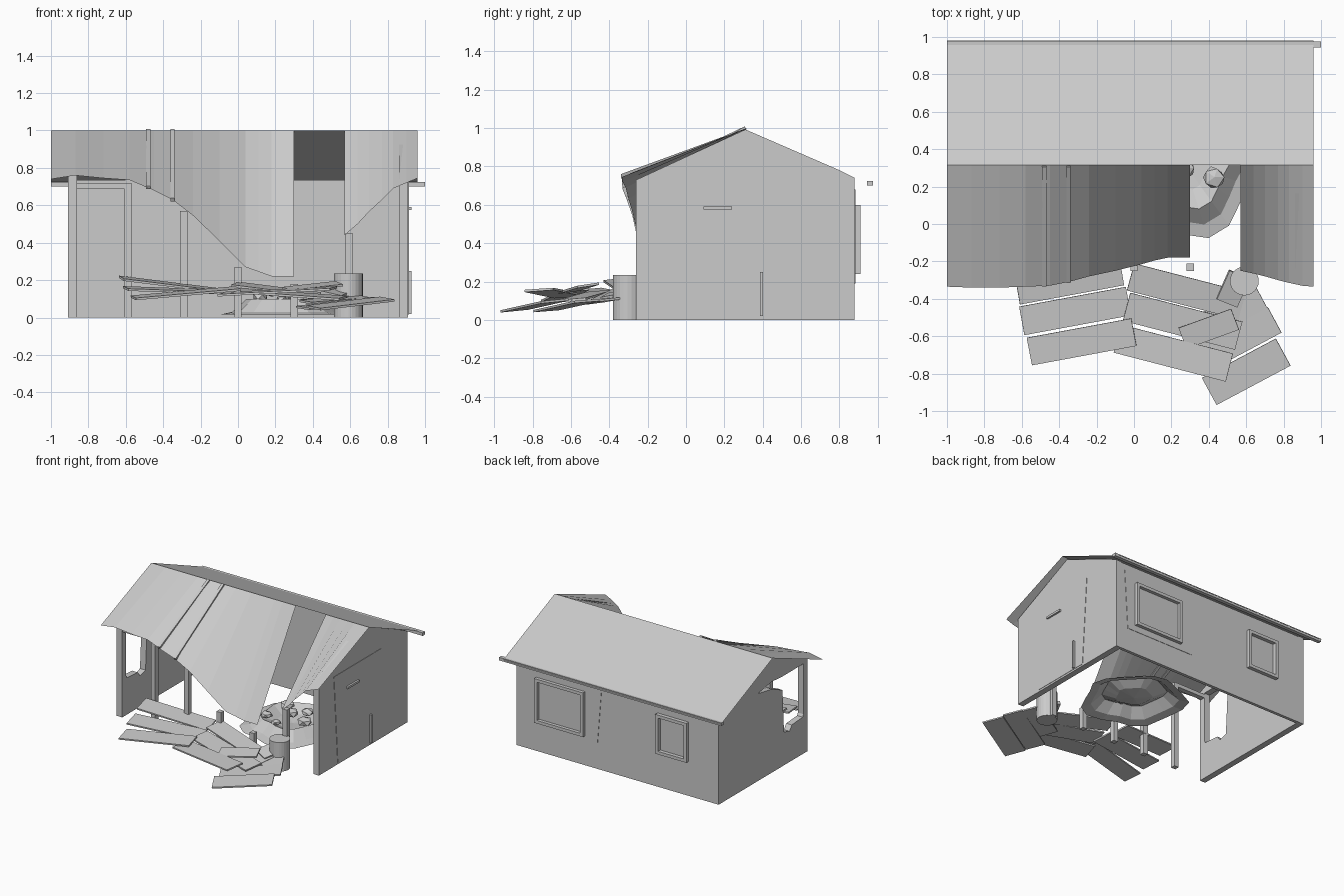
import bpy, bmesh, math, random
from mathutils import Vector, Matrix, Euler

if "Cube" in bpy.data.objects:
    bpy.data.objects.remove(bpy.data.objects["Cube"])
random.seed(4)

mat = bpy.data.materials.new("plain grey")
mat.diffuse_color = (0.6, 0.6, 0.6, 1)
mat.use_nodes = True
mat.node_tree.nodes["Principled BSDF"].inputs["Base Color"].default_value = mat.diffuse_color


def finish(name, bm):
    me = bpy.data.meshes.new(name)
    bm.to_mesh(me)
    bm.free()
    me.materials.append(mat)
    ob = bpy.data.objects.new(name, me)
    bpy.context.collection.objects.link(ob)
    return ob


def box(name, lo, hi):
    c = [(a + b) / 2 for a, b in zip(lo, hi)]
    s = [b - a for a, b in zip(lo, hi)]
    bm = bmesh.new()
    bmesh.ops.create_cube(bm, size=1, matrix=Matrix.Translation(c) @ Matrix.Diagonal((*s, 1)))
    return finish(name, bm)


def slab(name, centre, size, rot):
    bm = bmesh.new()
    m = Matrix.Translation(centre) @ Euler([math.radians(a) for a in rot]).to_matrix().to_4x4()
    bmesh.ops.create_cube(bm, size=1, matrix=m @ Matrix.Diagonal((*size, 1)))
    return finish(name, bm)


def prism(name, pts, axis, a, b):
    # extrude a flat outline along x (y,z points) or y (x,z points)
    bm = bmesh.new()
    place = (lambda p, t: (t, p[0], p[1])) if axis == 'x' else (lambda p, t: (p[0], t, p[1]))
    f = bm.faces.new([bm.verts.new(place(p, a)) for p in pts])
    r = bmesh.ops.extrude_face_region(bm, geom=[f])
    d = place((0, 0), b - a)
    bmesh.ops.translate(bm, vec=d, verts=[v for v in r['geom'] if isinstance(v, bmesh.types.BMVert)])
    bmesh.ops.recalc_face_normals(bm, faces=bm.faces)
    return finish(name, bm)


RIDGE = (0.315, 1.0)


def roof_sheet(name, edge):
    # ruled sheet from the straight ridge to an eave line of (x, y, z)
    bm = bmesh.new()
    top = [bm.verts.new((p[0], *RIDGE)) for p in edge]
    low = [bm.verts.new(p) for p in edge]
    for i in range(len(edge) - 1):
        bm.faces.new((low[i], low[i + 1], top[i + 1], top[i]))
    bm.normal_update()
    for f in bm.faces:
        if f.normal.z < 0:
            f.normal_flip()
    return finish(name, bm)


# Roof: whole back sheet, sagging torn front sheets
roof_sheet("back_roof", [(-1, 0.98, 0.715), (0.96, 0.98, 0.715)])
roof_sheet("front_roof_left", [
    (-1, -.335, .74), (-.87, -.34, .76), (-.72, -.34, .745), (-.58, -.335, .735), (-.45, -.33, .68),
    (-.35, -.31, .63), (-.24, -.28, .545), (-.1, -.25, .41), (.04, -.215, .27), (.11, -.195, .245),
    (.18, -.18, .22), (.30, -.18, .22)])
roof_sheet("front_roof_right", [
    (.57, -.25, .44), (.64, -.265, .50), (.7, -.28, .565), (.77, -.3, .63), (.83, -.315, .69),
    (.9, -.33, .72), (.96, -.335, .745)])
box("back_eave_beam", (-1, .945, .70), (1, .975, .725))

# Roof battens lying on the sagging sheet
for x, y, z in ((-.48, -.33, .695), (-.35, -.31, .63)):
    a, b = Vector((x, .31, 1.0)), Vector((x, y, z))
    d = a - b
    slab("roof_batten", (a + b) / 2, (.022, d.length, .02),
         (math.degrees(math.atan2(d.z, d.y)), 0, 0))

# Walls
prism("right_wall", [(-.26, 0), (.88, 0), (.88, .74), (.79, .785), (.31, .993), (-.26, .73)],
      'x', .86, .91)
prism("left_wall", [(-.26, 0), (.88, 0), (.88, .74), (.31, .993), (-.26, .76), (-.26, .73), (.06, .73),
                    (.2, .74), (.38, .71), (.2, .68), (.06, .62), (.04, .27), (-.03, .25),
                    (-.06, .29), (-.2, .3), (-.22, .34), (-.26, .36)], 'x', -.91, -.86)
box("left_corner_post", (-.91, -.26, 0), (-.86, -.21, .73))
box("back_wall", (-.91, .855, 0), (.91, .88, .735))
box("front_plate", (-.88, -.25, .69), (-.58, -.21, .72))

# Door patch, handle and hinge bars on the right wall
prism("door_panel", [(-.02, .015), (.49, .015), (.54, .73), (-.07, .73)], 'x', .91, .913)
box("door_top_bar", (.91, .09, .575), (.928, .24, .592))
box("door_side_bar", (.91, .385, .02), (.928, .402, .25))

# Back window frames
prism("window_patch", [(.18, .19), (.8, .19), (.83, .68), (.14, .68)], 'y', .88, .883)
for x0, x1, z0, z1 in ((.29, .73, .24, .6), (-.64, -.36, .28, .6)):
    t = .025
    box("window_frame_bottom", (x0, .88, z0), (x1, .91, z0 + t))
    box("window_frame_top", (x0, .88, z1 - t), (x1, .91, z1))
    box("window_frame_side", (x0, .88, z0), (x0 + t, .91, z1))
    box("window_frame_side", (x1 - t, .88, z0), (x1, .91, z1))

# Standing and broken front posts
for x, h in ((-.59, .72), (-.29, .57), (0, .27), (.3, .18), (.595, .45)):
    box("front_post", (x - .02, -.25, 0), (x + .02, -.21, h))

# Barrel
bm = bmesh.new()
bmesh.ops.create_cone(bm, cap_ends=True, segments=24, radius1=.077, radius2=.077, depth=.235,
                      matrix=Matrix.Translation((.59, -.305, .1175)))
finish("barrel", bm)

# Fallen wall planks: centre, length, width, (tilt x, tilt y, turn)
for c, l, w, r in (
        ((-.345, -.30, .175), .57, .16, (6, 7, 10.5)),
        ((-.315, -.465, .145), .58, .155, (5, 2, 10.5)),
        ((-.28, -.63, .13), .57, .15, (5, -5, 10.5)),
        ((.28, -.36, .14), .62, .15, (6, 7, -14.5)),
        ((.26, -.52, .125), .62, .155, (5, 4, -14.5)),
        ((.21, -.69, .14), .62, .155, (4, -3, -14.5)),
        ((.55, -.62, .075), .46, .155, (4, -6, 28)),
        ((.60, -.79, .075), .45, .165, (5, -6, 28)),
        ((.52, -.47, .095), .36, .14, (5, -4, 28))):
    slab("fallen_plank", c, (l, w, .012), r)
slab("loose_board", (.40, -.56, .165), (.3, .12, .012), (8, -6, 20))
slab("block_by_barrel", (.53, -.345, .13), (.12, .17, .03), (10, 12, -22))

# Blast crater: wavy ring, raised lip and shallow middle
bm = bmesh.new()
N = 20
wave = [1 + .08 * math.sin(5 * i * math.tau / N + 1) + random.uniform(-.04, .04) for i in range(N)]
rings = []
for rad, z in ((.38, .015), (.31, .03), (.23, .10), (.13, .05)):
    rings.append([bm.verts.new((.27 + rad * wave[i] * math.cos(i * math.tau / N),
                                .32 + rad * wave[i] * math.sin(i * math.tau / N), z))
                  for i in range(N)])
for a, b in zip(rings, rings[1:]):
    for i in range(N):
        j = (i + 1) % N
        bm.faces.new((a[i], a[j], b[j], b[i]))
mid = bm.verts.new((.27, .32, .035))
for i in range(N):
    bm.faces.new((rings[-1][i], rings[-1][(i + 1) % N], mid))
finish("crater", bm)

# Rubble chunks
for x, y, z, s in ((.43, .25, .12, .065), (.27, .3, .13, .06), (.18, .38, .14, .06),
                   (.12, .2, .11, .05), (.33, .42, .1, .05), (.24, .15, .1, .04)):
    bm = bmesh.new()
    bmesh.ops.create_icosphere(bm, subdivisions=1, radius=s)
    for v in bm.verts:
        v.co *= random.uniform(.75, 1.1)
        v.co.z *= .6
        v.co += Vector((x, y, z))
    finish("rubble", bm)
